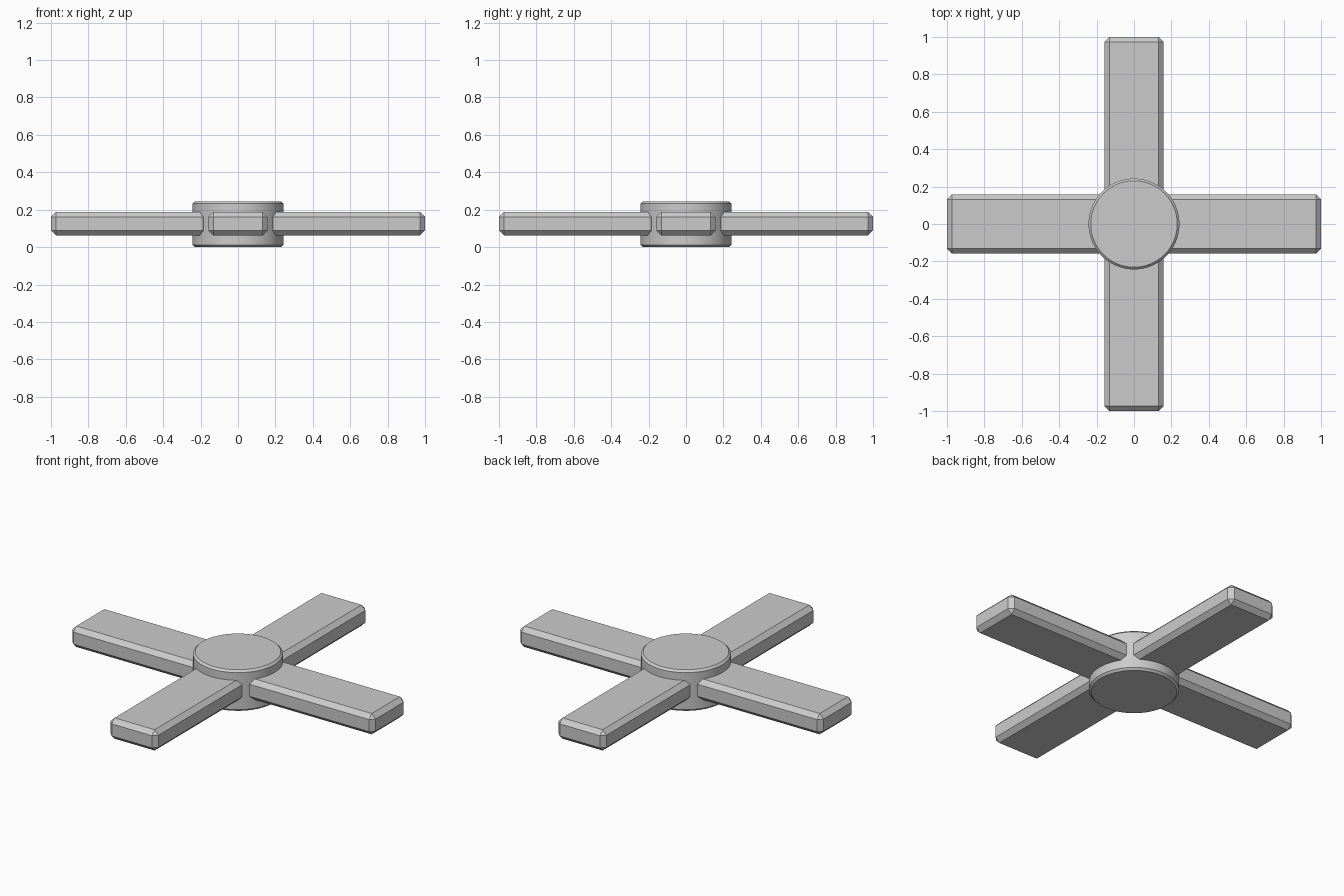
import bpy, math

if "Cube" in bpy.data.objects:
    bpy.data.objects.remove(bpy.data.objects["Cube"])

HUB_R, HUB_H = 0.243, 0.245
INNER, TIP, HALF_W = 0.16, 1.0, 0.158
ARM_Z0, ARM_Z1 = 0.063, 0.187


def chamfer(obj, width):
    mod = obj.modifiers.new("chamfer", 'BEVEL')
    mod.width = width
    mod.segments = 1
    mod.limit_method = 'ANGLE'
    mod.angle_limit = math.radians(40)
    bpy.context.view_layer.objects.active = obj
    bpy.ops.object.modifier_apply(modifier=mod.name)


# Round hub with a thin chamfered rim
bpy.ops.mesh.primitive_cylinder_add(vertices=64, radius=HUB_R, depth=HUB_H,
                                    location=(0, 0, HUB_H / 2))
hub = bpy.context.object
hub.name = "hub"
chamfer(hub, 0.012)
bpy.ops.object.shade_smooth_by_angle(angle=math.radians(30))

# Four chamfered arms, each rooted inside the hub
for i, side in enumerate(("right", "back", "left", "front")):
    a = i * math.pi / 2
    mid = (INNER + TIP) / 2
    bpy.ops.mesh.primitive_cube_add(
        size=1, rotation=(0, 0, a),
        location=(mid * math.cos(a), mid * math.sin(a), (ARM_Z0 + ARM_Z1) / 2))
    arm = bpy.context.object
    arm.name = side + "_arm"
    arm.scale = (TIP - INNER, 2 * HALF_W, ARM_Z1 - ARM_Z0)
    bpy.ops.object.transform_apply(location=False, rotation=False, scale=True)
    chamfer(arm, 0.026)
